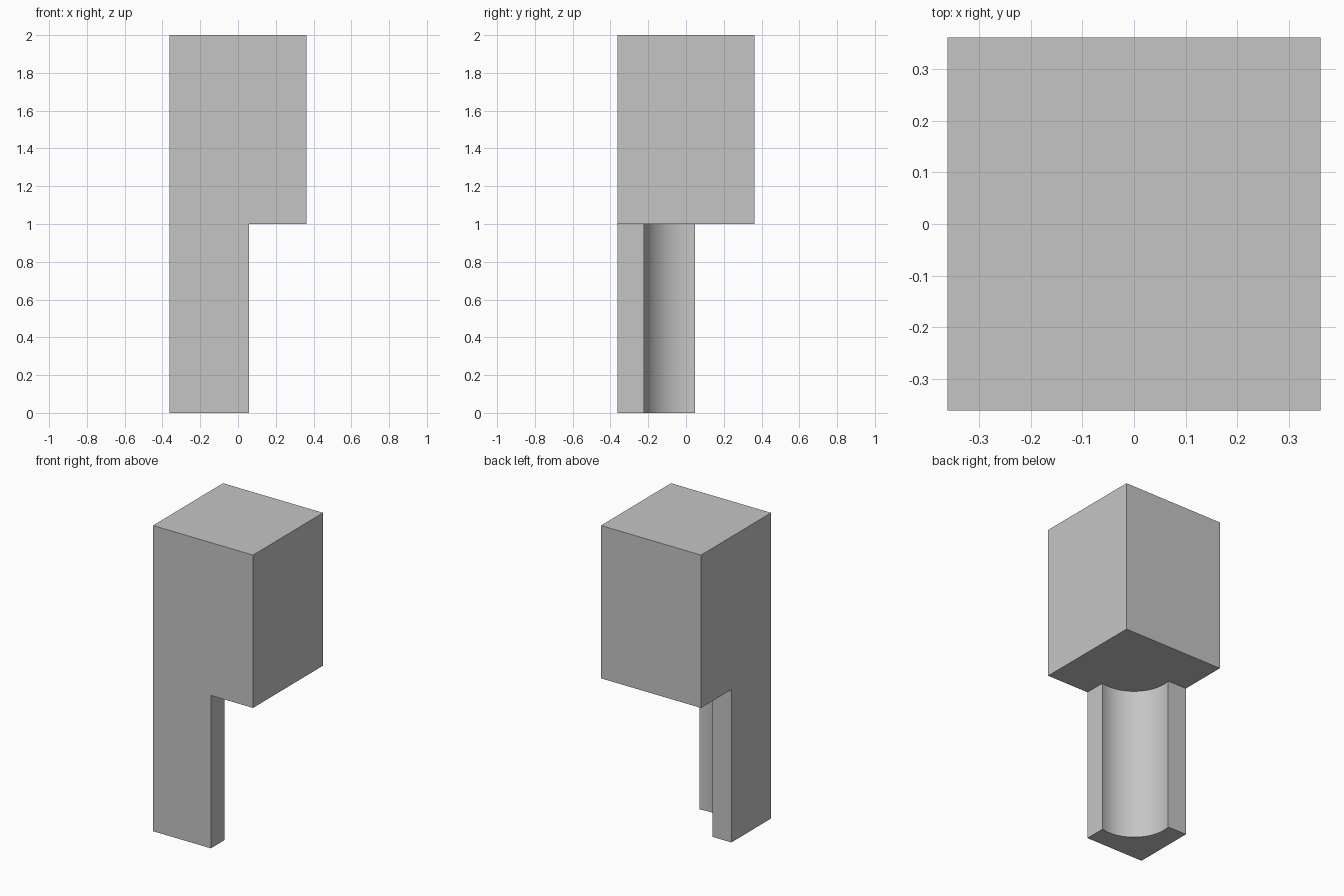
import bpy
import bmesh
import math

if "Cube" in bpy.data.objects:
    bpy.data.objects.remove(bpy.data.objects["Cube"])

HALF = 0.362          # half width of the square block
HEIGHT = 2.0
LEG_TOP = 1.0
LEG_X, LEG_Y = 0.057, 0.048   # inner limits of the corner leg
BORE = 0.23           # radius of the round hollow in the leg

grey = bpy.data.materials.new("plain grey")
grey.use_nodes = True
colour = (0.56, 0.56, 0.56, 1)
grey.diffuse_color = colour
grey.node_tree.nodes["Principled BSDF"].inputs["Base Color"].default_value = colour


def prism(name, outline, bottom, top):
    """Extrude a counter-clockwise outline straight up."""
    bm = bmesh.new()
    face = bm.faces.new([bm.verts.new((x, y, bottom)) for x, y in outline])
    ext = bmesh.ops.extrude_face_region(bm, geom=[face], use_keep_orig=True)
    verts = [g for g in ext["geom"] if isinstance(g, bmesh.types.BMVert)]
    bmesh.ops.translate(bm, verts=verts, vec=(0, 0, top - bottom))
    bmesh.ops.recalc_face_normals(bm, faces=bm.faces)
    mesh = bpy.data.meshes.new(name)
    bm.to_mesh(mesh)
    bm.free()
    mesh.materials.append(grey)
    obj = bpy.data.objects.new(name, mesh)
    bpy.context.collection.objects.link(obj)
    return obj


# Full-height square post
post = prism("post_with_corner_leg",
             [(-HALF, -HALF), (HALF, -HALF), (HALF, HALF), (-HALF, HALF)],
             0, HEIGHT)

# Space removed under the block, leaving a hollowed corner leg
start = math.pi - math.asin(LEG_Y / BORE)
end = 1.5 * math.pi + math.asin(LEG_X / BORE)
STEPS = 40
arc = [(BORE * math.cos(a), BORE * math.sin(a))
       for a in (start + (end - start) * i / STEPS for i in range(STEPS + 1))]
cutter = prism("leg_cutter",
               [(LEG_X, -1), (1, -1), (1, 1), (-1, 1), (-1, LEG_Y)] + arc,
               -1, LEG_TOP)
cutter.hide_render = True

# Apply the cut and drop the cutter
cut = post.modifiers.new("leg_cut", "BOOLEAN")
cut.operation = "DIFFERENCE"
cut.solver = "EXACT"
cut.object = cutter
bpy.ops.object.select_all(action="DESELECT")
post.select_set(True)
bpy.context.view_layer.objects.active = post
bpy.ops.object.modifier_apply(modifier=cut.name)
bpy.data.objects.remove(cutter)

# Smooth hollow, crisp edges elsewhere
bpy.ops.object.shade_smooth_by_angle(angle=math.radians(30))
